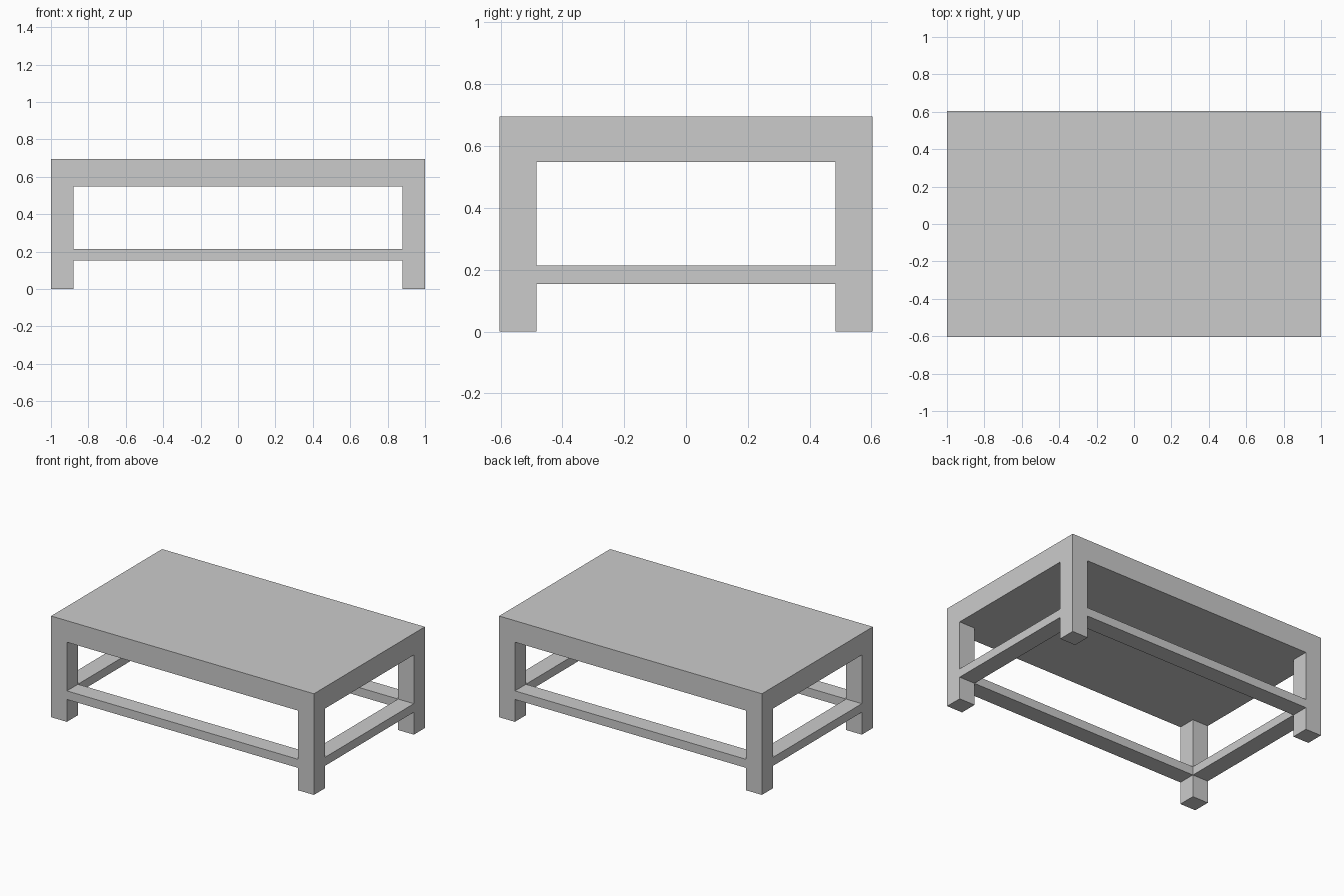
import bpy

if "Cube" in bpy.data.objects:
    bpy.data.objects.remove(bpy.data.objects["Cube"])

HX, HY = 1.0, 0.603            # half length and half width
LEG = 0.12                     # leg and rail thickness
TOP_Z, UNDER_Z = 0.696, 0.548  # table top slab
RAIL_LO, RAIL_HI = 0.154, 0.213


def box(name, lo, hi):
    """Flat-faced box between two opposite corners."""
    centre = [(a + b) / 2 for a, b in zip(lo, hi)]
    size = [b - a for a, b in zip(lo, hi)]
    bpy.ops.mesh.primitive_cube_add(size=1, location=centre)
    ob = bpy.context.object
    ob.name = ob.data.name = name
    for v in ob.data.vertices:
        v.co = [c * s for c, s in zip(v.co, size)]
    return ob


# Thick table top
table_top = box("table_top", (-HX, -HY, UNDER_Z), (HX, HY, TOP_Z))


def mirrored(ob, x, y):
    """Mirror a part across the table's centre planes."""
    mod = ob.modifiers.new("Mirror", 'MIRROR')
    mod.use_axis = (x, y, False)
    mod.mirror_object = table_top


# Four square legs, flush with the corners
mirrored(box("legs", (HX - LEG, -HY, 0), (HX, -HY + LEG, UNDER_Z)), True, True)

# Long stretchers, front and back
mirrored(box("long_stretchers", (-HX + LEG, -HY, RAIL_LO),
             (HX - LEG, -HY + LEG, RAIL_HI)), False, True)

# Short stretchers, left and right
mirrored(box("short_stretchers", (HX - LEG, -HY + LEG, RAIL_LO),
             (HX, HY - LEG, RAIL_HI)), True, False)
